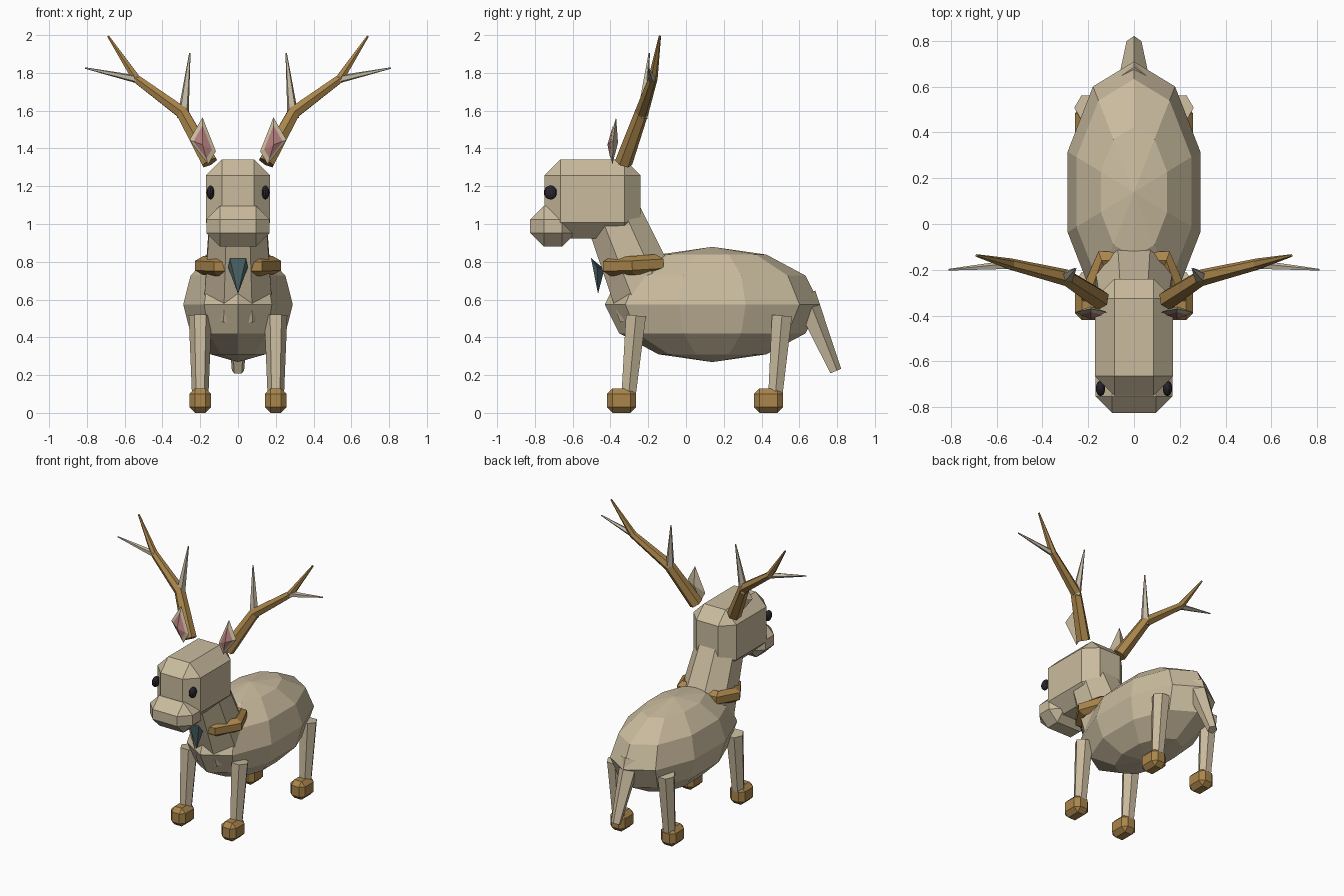
import bpy, bmesh, math
from mathutils import Vector

if "Cube" in bpy.data.objects:
    bpy.data.objects.remove(bpy.data.objects["Cube"])


def material(name, rgb):
    m = bpy.data.materials.new(name)
    m.diffuse_color = (*rgb, 1)
    m.use_nodes = True
    m.node_tree.nodes["Principled BSDF"].inputs["Base Color"].default_value = m.diffuse_color
    return m


FUR = material("beige fur", (0.59, 0.50, 0.345))
GOLD = material("golden brown", (0.40, 0.235, 0.07))
BONE = material("pale bone", (0.56, 0.50, 0.38))
PINK = material("pink", (0.45, 0.20, 0.20))
TEAL = material("dark teal", (0.085, 0.15, 0.16))
DARK = material("eye black", (0.022, 0.018, 0.026))


def finish(bm, name, mat):
    bmesh.ops.recalc_face_normals(bm, faces=bm.faces)
    mesh = bpy.data.meshes.new(name)
    bm.to_mesh(mesh)
    bm.free()
    mesh.materials.append(mat)
    obj = bpy.data.objects.new(name, mesh)
    bpy.context.collection.objects.link(obj)
    return obj


def ball(name, mat, centre, radii, segments, rings):
    bm = bmesh.new()
    bmesh.ops.create_uvsphere(bm, u_segments=segments, v_segments=rings, radius=1)
    bmesh.ops.scale(bm, vec=radii, verts=bm.verts)
    bmesh.ops.translate(bm, vec=centre, verts=bm.verts)
    return finish(bm, name, mat)


def chamfer_box(name, mat, low, high, bevel):
    low, high = Vector(low), Vector(high)
    bm = bmesh.new()
    bmesh.ops.create_cube(bm, size=1)
    bmesh.ops.scale(bm, vec=high - low, verts=bm.verts)
    bmesh.ops.translate(bm, vec=(low + high) / 2, verts=bm.verts)
    bmesh.ops.bevel(bm, geom=bm.edges[:], offset=bevel, segments=1,
                    affect='EDGES', clamp_overlap=True)
    return finish(bm, name, mat)


def tube(name, mat, points, radii, sides, phase=0.0, ref=(1, 0, 0), closed=False):
    """Faceted tube through the points, with one radius per point."""
    pts = [Vector(p) for p in points]
    n = len(pts)
    bm = bmesh.new()
    rings = []
    for i, p in enumerate(pts):
        if closed:
            t = pts[(i + 1) % n] - pts[i - 1]
        else:
            t = pts[min(i + 1, n - 1)] - pts[max(i - 1, 0)]
        t.normalize()
        u = Vector(ref) - t * t.dot(Vector(ref))
        u.normalize()
        v = t.cross(u)
        ring = []
        for k in range(sides):
            a = math.radians(phase) + math.tau * k / sides
            ring.append(bm.verts.new(p + radii[i] * (u * math.cos(a) + v * math.sin(a))))
        rings.append(ring)
    for i in range(n if closed else n - 1):
        a, b = rings[i], rings[(i + 1) % n]
        for k in range(sides):
            j = (k + 1) % sides
            bm.faces.new((a[k], a[j], b[j], b[k]))
    if not closed:
        bm.faces.new(rings[0])
        bm.faces.new(rings[-1])
    return finish(bm, name, mat)


def spindle(name, mat, outline, *tips):
    """Outline joined to each tip; a single tip leaves a capped pyramid."""
    bm = bmesh.new()
    loop = [bm.verts.new(p) for p in outline]
    for tip in tips:
        t = bm.verts.new(tip)
        for k in range(len(loop)):
            bm.faces.new((loop[k], loop[(k + 1) % len(loop)], t))
    if len(tips) == 1:
        bm.faces.new(loop)
    return finish(bm, name, mat)


# Torso, neck, head and muzzle
ball("body", FUR, (0, 0.14, 0.574), (0.305, 0.57, 0.305), 10, 6)
tube("neck", FUR, [(0, -0.178, 0.55), (0, -0.40, 1.08)], [0.20, 0.158], 8, 22.5)
chamfer_box("head", FUR, (-0.17, -0.75, 0.923), (0.17, -0.24, 1.342), 0.085)
chamfer_box("muzzle", FUR, (-0.168, -0.825, 0.88), (0.168, -0.585, 1.095), 0.072)

# Tail
tube("tail", FUR, [(0, 0.62, 0.62), (0, 0.79, 0.22)], [0.07, 0.034], 5, -90)

# Collar with a pointed pendant
tube("collar", GOLD,
     [(0.11, -0.40, 0.775), (0.185, -0.28, 0.78), (0.14, -0.16, 0.79),
      (-0.14, -0.16, 0.79), (-0.185, -0.28, 0.78), (-0.11, -0.40, 0.775)],
     [0.05] * 6, 6, 0, (0, 0, 1), True)
spindle("pendant", TEAL,
        [(-0.043, -0.503, 0.82), (0.043, -0.503, 0.82), (0.052, -0.47, 0.77),
         (0, -0.432, 0.76), (-0.052, -0.47, 0.77)], (0, -0.466, 0.63))

for s, side in ((-1, "left"), (1, "right")):
    # Legs and hooves
    for end, top_y, low_y, hoof_y in (("front", -0.265, -0.305, -0.342),
                                      ("rear", 0.508, 0.472, 0.437)):
        tube(f"{end}_leg_{side}", FUR, [(s * 0.2, top_y, 0.515), (s * 0.2, low_y, 0.08)],
             [0.061, 0.043], 6)
        chamfer_box(f"{end}_hoof_{side}", GOLD, (s * 0.2 - 0.058, hoof_y - 0.077, 0),
                    (s * 0.2 + 0.058, hoof_y + 0.077, 0.13), 0.03)

    # Eye
    ball(f"eye_{side}", DARK, (s * 0.146, -0.718, 1.167), (0.021, 0.035, 0.037), 10, 8)

    # Ear with a raised inner patch
    rim = [Vector(p) for p in ((s * 0.117, -0.385, 1.385), (s * 0.158, -0.39, 1.315),
                               (s * 0.257, -0.385, 1.445), (s * 0.188, -0.37, 1.565))]
    front = Vector((s * 0.188, -0.412, 1.42))
    spindle(f"ear_{side}", FUR, rim, front, (s * 0.19, -0.36, 1.43))
    lift = Vector((0, -0.004, 0))
    spindle(f"inner_ear_{side}", PINK, [front.lerp(p, 0.7) + lift for p in rim], front + lift)

    # Antler beam and its two tines
    tube(f"antler_{side}", GOLD,
         [(s * 0.15, -0.33, 1.325), (s * 0.295, -0.235, 1.59),
          (s * 0.54, -0.175, 1.77), (s * 0.688, -0.138, 1.995)],
         [0.047, 0.037, 0.025, 0.006], 6, 0, (0, 1, 0))
    tube(f"lower_tine_{side}", BONE, [(s * 0.292, -0.235, 1.56), (s * 0.255, -0.195, 1.905)],
         [0.032, 0.004], 5, 0, (0, 1, 0))
    tube(f"upper_tine_{side}", BONE, [(s * 0.53, -0.178, 1.765), (s * 0.81, -0.2, 1.826)],
         [0.022, 0.004], 5, 0, (0, 1, 0))
